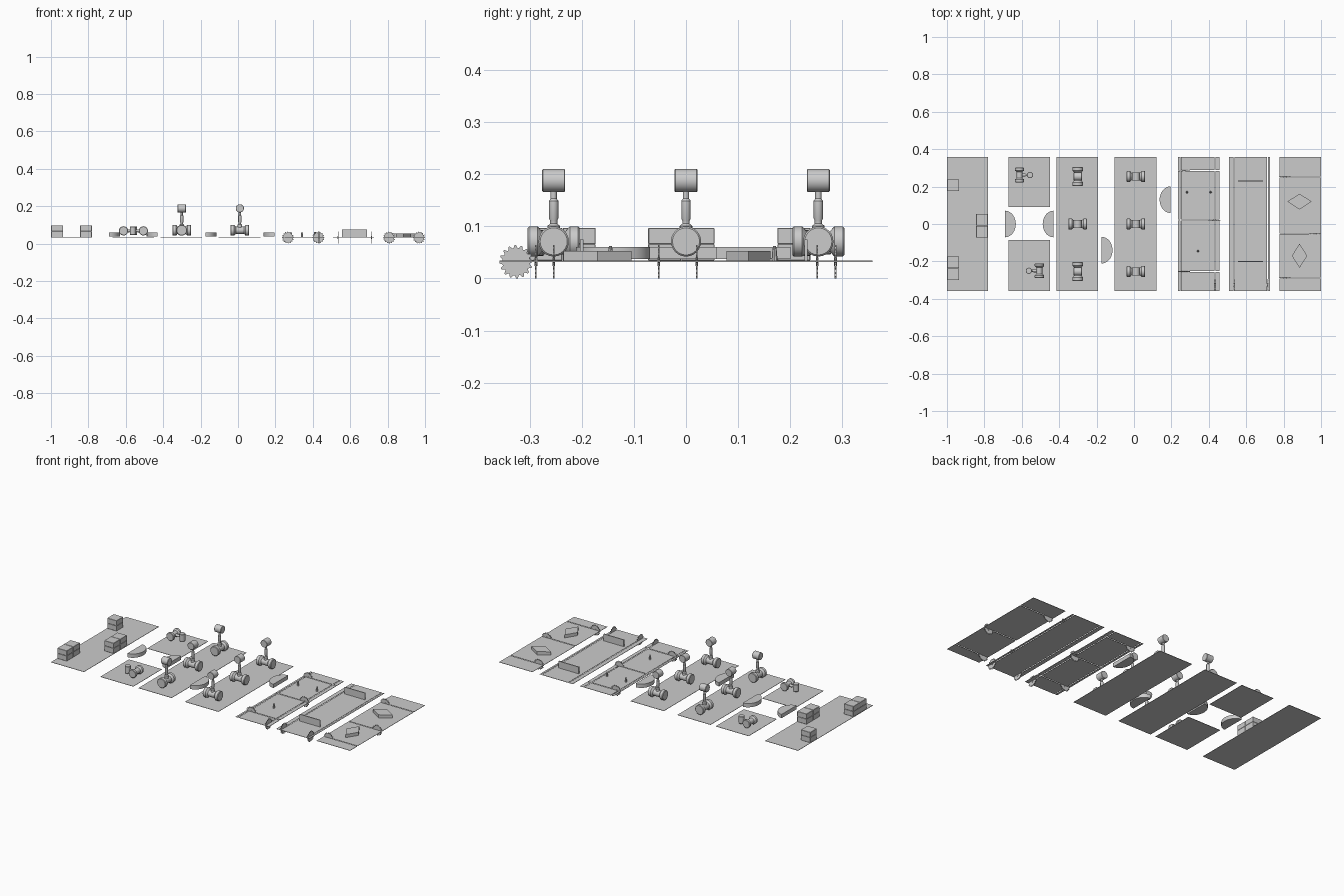
import bpy, bmesh, math
from mathutils import Matrix, Vector

if "Cube" in bpy.data.objects:
    bpy.data.objects.remove(bpy.data.objects["Cube"])

FLOOR = 0.034   # top of the floor plates
YE = 0.358      # half length of a plate


def make(name, bm, mat=None, smooth=False):
    if mat:
        bmesh.ops.transform(bm, matrix=mat, verts=bm.verts)
    bmesh.ops.recalc_face_normals(bm, faces=bm.faces)
    me = bpy.data.meshes.new(name)
    bm.to_mesh(me)
    bm.free()
    ob = bpy.data.objects.new(name, me)
    bpy.context.collection.objects.link(ob)
    if smooth:
        bpy.ops.object.select_all(action='DESELECT')
        ob.select_set(True)
        bpy.context.view_layer.objects.active = ob
        bpy.ops.object.shade_smooth_by_angle(angle=math.radians(30))
    return ob


def add_box(bm, x0, x1, y0, y1, z0, z1):
    m = Matrix.Translation(((x0 + x1) / 2, (y0 + y1) / 2, (z0 + z1) / 2))
    m = m @ Matrix.Diagonal((x1 - x0, y1 - y0, z1 - z0, 1))
    return bmesh.ops.create_cube(bm, size=1, matrix=m)['verts']


def add_prism(bm, pts, z0, z1):
    f = bm.faces.new([bm.verts.new((x, y, z0)) for x, y in pts])
    ext = bmesh.ops.extrude_face_region(bm, geom=[f], use_keep_orig=True)['geom']
    vs = [g for g in ext if isinstance(g, bmesh.types.BMVert)]
    bmesh.ops.translate(bm, verts=vs, vec=(0, 0, z1 - z0))


def add_lathe(bm, prof, mat, seg=24):
    # prof: (radius, height) pairs turned around local z
    rings = [[bm.verts.new(mat @ Vector((r * math.cos(a), r * math.sin(a), h)))
              for a in (2 * math.pi * i / seg for i in range(seg))] for r, h in prof]
    for a, b in zip(rings, rings[1:]):
        for i in range(seg):
            j = (i + 1) % seg
            bm.faces.new((a[i], a[j], b[j], b[i]))
    bm.faces.new(rings[0])
    bm.faces.new(rings[-1])


def plate(name, x0, x1, y0=-YE, y1=YE, xs=(), ys=(), gap=0.005):
    # floor plate, split by narrow slots at the given x and y
    def spans(a, b, cuts):
        edges = [a] + [e for c in sorted(cuts) for e in (c - gap / 2, c + gap / 2)] + [b]
        return list(zip(edges[::2], edges[1::2]))
    bm = bmesh.new()
    for xa, xb in spans(x0, x1, xs):
        for ya, yb in spans(y0, y1, ys):
            add_box(bm, xa, xb, ya, yb, FLOOR - 0.002, FLOOR)
    make(name, bm)


RX = Matrix.Rotation(math.pi / 2, 4, 'X')
RY = Matrix.Rotation(math.pi / 2, 4, 'Y')


def saw(x, y, along_x):
    # toothed disc with a small hub, standing in a slot
    bm = bmesh.new()
    n = 16
    pts = [((0.032 if i % 4 in (0, 1) else 0.0265) * math.cos(math.pi * i / (2 * n)),
            (0.032 if i % 4 in (0, 1) else 0.0265) * math.sin(math.pi * i / (2 * n)))
           for i in range(4 * n)]
    add_prism(bm, pts, -0.0015, 0.0015)
    add_lathe(bm, [(0.008, -0.0025), (0.008, 0.0025)], Matrix.Identity(4), 16)
    make("saw_blade", bm, Matrix.Translation((x, y, 0.032)) @ (RX if along_x else RY))


HEAD = [(0.026, -0.05), (0.029, -0.047), (0.029, -0.031), (0.026, -0.028), (0.019, -0.022),
        (0.019, 0.022), (0.026, 0.028), (0.029, 0.031), (0.029, 0.047), (0.026, 0.05)]


def hammer(x, y, turn):
    # local: head along x, handle up, grip along y
    bm = bmesh.new()
    add_lathe(bm, HEAD, RY)
    add_lathe(bm, [(0.012, 0.0), (0.012, 0.03), (0.007, 0.034), (0.007, 0.04), (0.009, 0.044),
                   (0.009, 0.078), (0.006, 0.082), (0.006, 0.1)], Matrix.Identity(4), 16)
    add_lathe(bm, [(0.0205, -0.022), (0.022, -0.0205), (0.022, 0.0205), (0.0205, 0.022)],
              Matrix.Translation((0, 0, 0.117)) @ RX)
    make("standing_hammer", bm, Matrix.Translation((x, y, 0.071))
         @ Matrix.Rotation(turn, 4, 'Z'), True)


def lying_hammer(x, y, side):
    # head along y, short handle along x, upright grip
    bm = bmesh.new()
    add_lathe(bm, [(r * 0.85, h * 0.78) for r, h in HEAD], RX)
    add_lathe(bm, [(0.008, 0), (0.008, 0.03), (0.006, 0.034), (0.006, 0.05)], RY, 16)
    add_lathe(bm, [(0.015, -0.022), (0.0165, -0.02), (0.0165, 0.02), (0.015, 0.022)],
              Matrix.Translation((0.056, 0, 0)), 20)
    make("lying_hammer", bm, Matrix.Translation((x, y, 0.068))
         @ Matrix.Rotation(0 if side > 0 else math.pi, 4, 'Z'), True)


# floor plates
plate("crate_plate", -1.0, -0.78)
plate("short_plate_back", -0.67, -0.45, 0.09, YE)
plate("short_plate_front", -0.67, -0.45, -YE, -0.085)
plate("hammer_plate_left", -0.415, -0.193)
plate("hammer_plate_right", -0.103, 0.12)
plate("peg_plate", 0.235, 0.458, xs=(0.25, 0.433), ys=(-0.254, 0.021, 0.287))
plate("wall_plate", 0.507, 0.728, xs=(0.535, 0.714))
plate("diamond_plate", 0.777, 1.0, ys=(-0.288, -0.052, 0.252))

# crates: lower body and lid with a fine seam
for cx, cy in ((-0.967, 0.207), (-0.967, -0.205), (-0.967, -0.269),
               (-0.813, 0.023), (-0.813, -0.041)):
    bm = bmesh.new()
    h = 0.0315
    for z0, z1 in ((FLOOR, 0.066), (0.066, 0.097)):
        add_box(bm, cx - h, cx + h, cy - h, cy + h, z0, z1)
    bmesh.ops.bevel(bm, geom=bm.edges[:], offset=0.0012, segments=1, affect='EDGES')
    make("crate", bm)

# half-round side ledges: flat side x, centre y, bulge direction
for lx, ly, d in ((-0.69, 0.0, 1), (-0.43, 0.0, -1), (-0.173, -0.14, 1), (0.195, 0.13, -1)):
    bm = bmesh.new()
    arc = [(lx + d * 0.058 * math.cos(t), ly + 0.071 * math.sin(t))
           for t in (math.pi * (i / 24 - 0.5) for i in range(25))]
    add_prism(bm, arc, 0.037, 0.06)
    make("half_round_ledge", bm, smooth=True)

# hammers
lying_hammer(-0.612, 0.262, 1)
lying_hammer(-0.506, -0.25, -1)
for y, turn in ((0.254, math.pi / 2), (0, 0), (-0.254, math.pi / 2)):
    hammer(-0.301, y, turn)
    hammer(0.01, y, 0)

# saw blades across and along the plates
for x, y in ((0.267, 0.287), (0.43, 0.021), (0.267, -0.254),
             (0.808, 0.252), (0.968, -0.052), (0.808, -0.288)):
    saw(x, y, True)
for x in (0.433, 0.535, 0.714):
    saw(x, -0.326, False)

# small pegs
for x, y in ((0.283, 0.17), (0.41, 0.17), (0.342, -0.145)):
    bm = bmesh.new()
    add_lathe(bm, [(0.006, FLOOR), (0.005, 0.05), (0.003, 0.062)],
              Matrix.Translation((x, y, 0)), 10)
    make("peg", bm, smooth=True)

# thin upright walls
for y in (-0.2, 0.23):
    bm = bmesh.new()
    add_box(bm, 0.555, 0.69, y - 0.003, y + 0.003, FLOOR, 0.075)
    make("low_wall", bm)

# diamond blocks
for y, a, b in ((0.12, 0.065, 0.042), (-0.17, 0.041, 0.065)):
    bm = bmesh.new()
    add_prism(bm, [(0.885 + a, y), (0.885, y + b), (0.885 - a, y), (0.885, y - b)], FLOOR, 0.053)
    make("diamond_block", bm)
